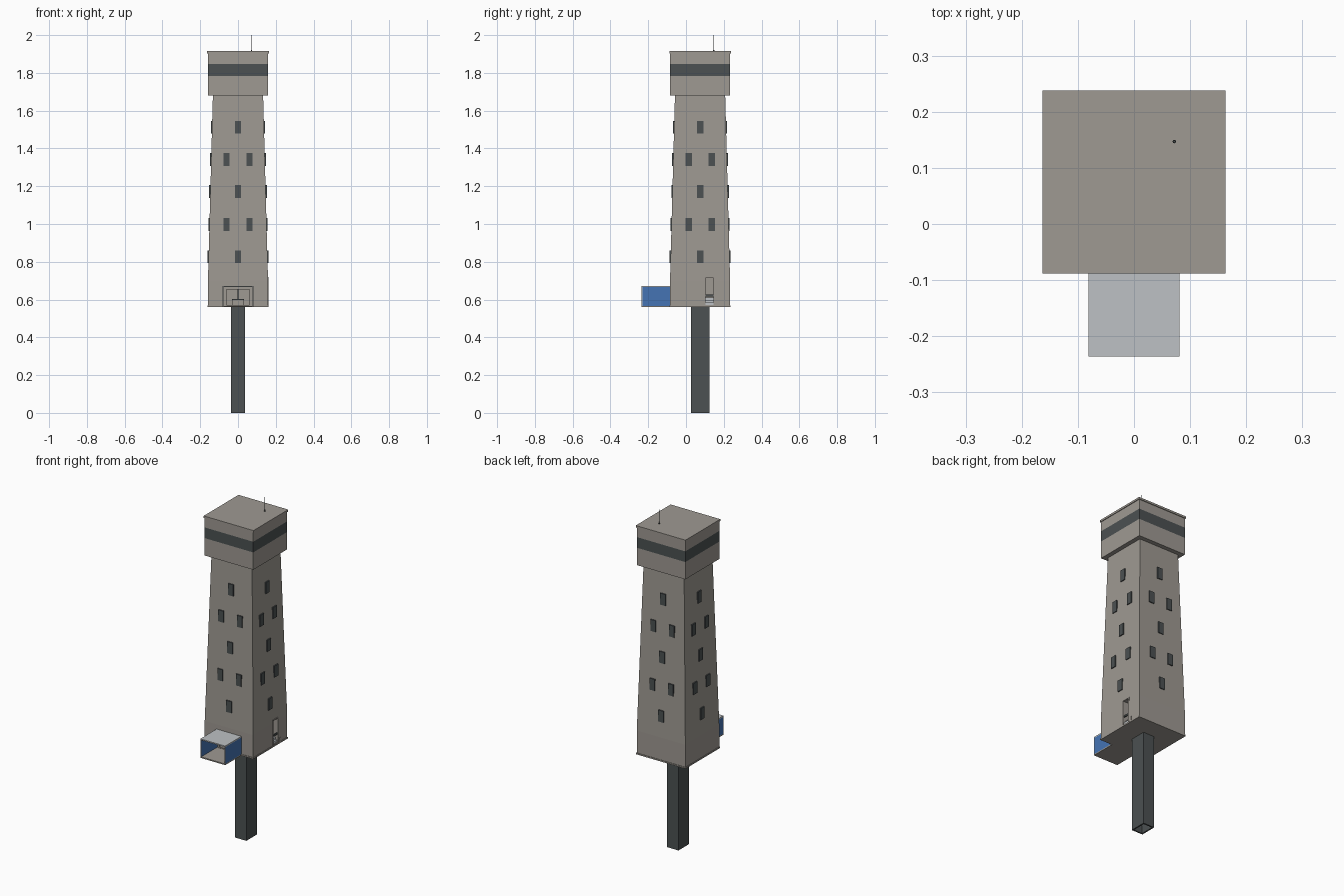
import bpy, bmesh, math

if "Cube" in bpy.data.objects:
    bpy.data.objects.remove(bpy.data.objects["Cube"])

CY = 0.0745          # tower axis in y
BASE, SHOULDER, NECK = 0.56, 0.70, 1.68


def material(name, rgb):
    m = bpy.data.materials.new(name)
    m.diffuse_color = (*[(c / 255) ** 2.2 for c in rgb], 1)
    m.use_nodes = True
    m.node_tree.nodes["Principled BSDF"].inputs["Base Color"].default_value = m.diffuse_color
    return m


STONE = material("warm grey stone", (157, 152, 145))
DARK = material("dark slate", (77, 82, 83))
BLUE = material("blue panel", (70, 115, 178))
PALE = material("pale grey", (188, 192, 195))


def finish(name, bm, mats):
    bmesh.ops.recalc_face_normals(bm, faces=bm.faces)
    me = bpy.data.meshes.new(name)
    bm.to_mesh(me)
    bm.free()
    for m in mats:
        me.materials.append(m)
    ob = bpy.data.objects.new(name, me)
    bpy.context.collection.objects.link(ob)
    return ob


def add_box(bm, x0, x1, y0, y1, z0, z1):
    vs = bmesh.ops.create_cube(bm, size=1)["verts"]
    for v in vs:
        v.co.x = x1 if v.co.x > 0 else x0
        v.co.y = y1 if v.co.y > 0 else y0
        v.co.z = z1 if v.co.z > 0 else z0
    return vs


def boxes(name, mat, *specs):
    bm = bmesh.new()
    for s in specs:
        add_box(bm, *s)
    return finish(name, bm, [mat])


def square_loft(name, rings, dark_range=None):
    """Stack square rings (half width, height); faces within dark_range turn dark."""
    bm = bmesh.new()
    loops = [[bm.verts.new((sx * h, CY + sy * h, z))
              for sx, sy in ((-1, -1), (1, -1), (1, 1), (-1, 1))] for h, z in rings]
    for a, b in zip(loops, loops[1:]):
        for i in range(4):
            j = (i + 1) % 4
            f = bm.faces.new((a[i], a[j], b[j], b[i]))
            zc = f.calc_center_median().z
            if dark_range and dark_range[0] < zc < dark_range[1]:
                f.material_index = 1
    bm.faces.new(loops[0])
    bm.faces.new(loops[-1])
    return finish(name, bm, [STONE, DARK])


# Tower body with thin base lip, straight foot and tapering shaft
body = square_loft("tower_body", [(0.162, BASE), (0.162, 0.568), (0.159, 0.568),
                                  (0.159, SHOULDER), (0.133, NECK)])

# Doorway recesses in the front and the right side
cutter = boxes("doorway_cutter", STONE,
               (-0.063, 0.063, -0.12, -0.04, 0.572, 0.655),
               (0.11, 0.2, 0.102, 0.146, 0.572, 0.715))
cutter.hide_render = True
cutter.hide_viewport = True
cut = body.modifiers.new("doorways", 'BOOLEAN')
cut.object = cutter
cut.operation = 'DIFFERENCE'
cut.solver = 'EXACT'

# Overhanging head with dark window band and cap
square_loft("tower_head", [(0.159, NECK), (0.159, 1.783), (0.159, 1.846),
                           (0.159, 1.903), (0.163, 1.903), (0.163, 1.915)],
            dark_range=(1.783, 1.846))

# Windows: alternating single and paired rows on all four sides
bm = bmesh.new()
for row, z in enumerate((0.827, 0.998, 1.172, 1.342, 1.512)):
    half = 0.159 - 0.026 * (z - SHOULDER) / (NECK - SHOULDER)
    for x in ((0,) if row % 2 == 0 else (-0.061, 0.061)):
        for side in range(4):
            vs = add_box(bm, x - 0.017, x + 0.017, -half - 0.006, -half + 0.006,
                         z - 0.034, z + 0.034)
            c, s = round(math.cos(side * math.pi / 2)), round(math.sin(side * math.pi / 2))
            for v in vs:
                px, py = v.co.x, v.co.y
                v.co.x, v.co.y = c * px - s * py, s * px + c * py + CY
finish("windows", bm, [DARK])

# Hollow lift shaft below the tower
X, Y, T = 0.037, 0.049, 0.008
boxes("lift_shaft", DARK,
      (-X, -X + T, CY - Y, CY + Y, 0, BASE), (X - T, X, CY - Y, CY + Y, 0, BASE),
      (-X + T, X - T, CY - Y, CY - Y + T, 0, BASE),
      (-X + T, X - T, CY + Y - T, CY + Y, 0, BASE))

# Entrance porch: roof, floor, blue side panels and front edge posts
F, B = -0.236, -0.084
boxes("porch_roof", PALE, (-0.081, 0.081, F, B, 0.666, 0.673))
boxes("porch_floor", STONE, (-0.081, 0.081, F, B, BASE, 0.567))
boxes("porch_side_panels", BLUE,
      (-0.081, -0.076, F + 0.005, B, 0.567, 0.666),
      (0.076, 0.081, F + 0.005, B, 0.567, 0.666))
boxes("porch_front_posts", PALE,
      (-0.081, -0.076, F, F + 0.005, 0.567, 0.666),
      (0.076, 0.081, F, F + 0.005, 0.567, 0.666))

# Entrance frame, centre post and reception desk
boxes("entrance_frame", STONE,
      (-0.066, -0.061, -0.088, -0.079, 0.568, 0.658),
      (0.061, 0.066, -0.088, -0.079, 0.568, 0.658),
      (-0.061, 0.061, -0.088, -0.079, 0.653, 0.658))
boxes("entrance_centre_post", DARK, (-0.003, 0.003, -0.06, -0.054, 0.572, 0.655))
boxes("reception_desk", STONE, (-0.03, 0.03, -0.075, -0.062, 0.572, 0.598))
boxes("reception_desk_top", DARK, (-0.033, 0.033, -0.077, -0.06, 0.598, 0.602))

# Side doorway frame, cross rail, steps inside and low block beside it
boxes("side_door_frame", STONE,
      (0.157, 0.162, 0.098, 0.103, 0.568, 0.72), (0.157, 0.162, 0.145, 0.15, 0.568, 0.72),
      (0.157, 0.162, 0.103, 0.145, 0.715, 0.72))
boxes("side_door_rail", DARK, (0.152, 0.157, 0.102, 0.146, 0.617, 0.627))
boxes("side_door_steps", PALE,
      *[(0.11, 0.155 - 0.011 * i, 0.103, 0.145, 0.572, 0.585 + 0.013 * i) for i in range(3)])
boxes("side_door_block", STONE, (0.157, 0.1625, 0.15, 0.17, 0.568, 0.593))

# Roof mast with a small foot
bm = bmesh.new()
for r, z0, z1 in ((0.0032, 1.914, 1.92), (0.0018, 1.92, 2.0)):
    vs = bmesh.ops.create_cone(bm, cap_ends=True, segments=8, radius1=r, radius2=r,
                               depth=z1 - z0)["verts"]
    bmesh.ops.translate(bm, verts=vs, vec=(0.072, 0.147, (z0 + z1) / 2))
finish("roof_mast", bm, [DARK])
